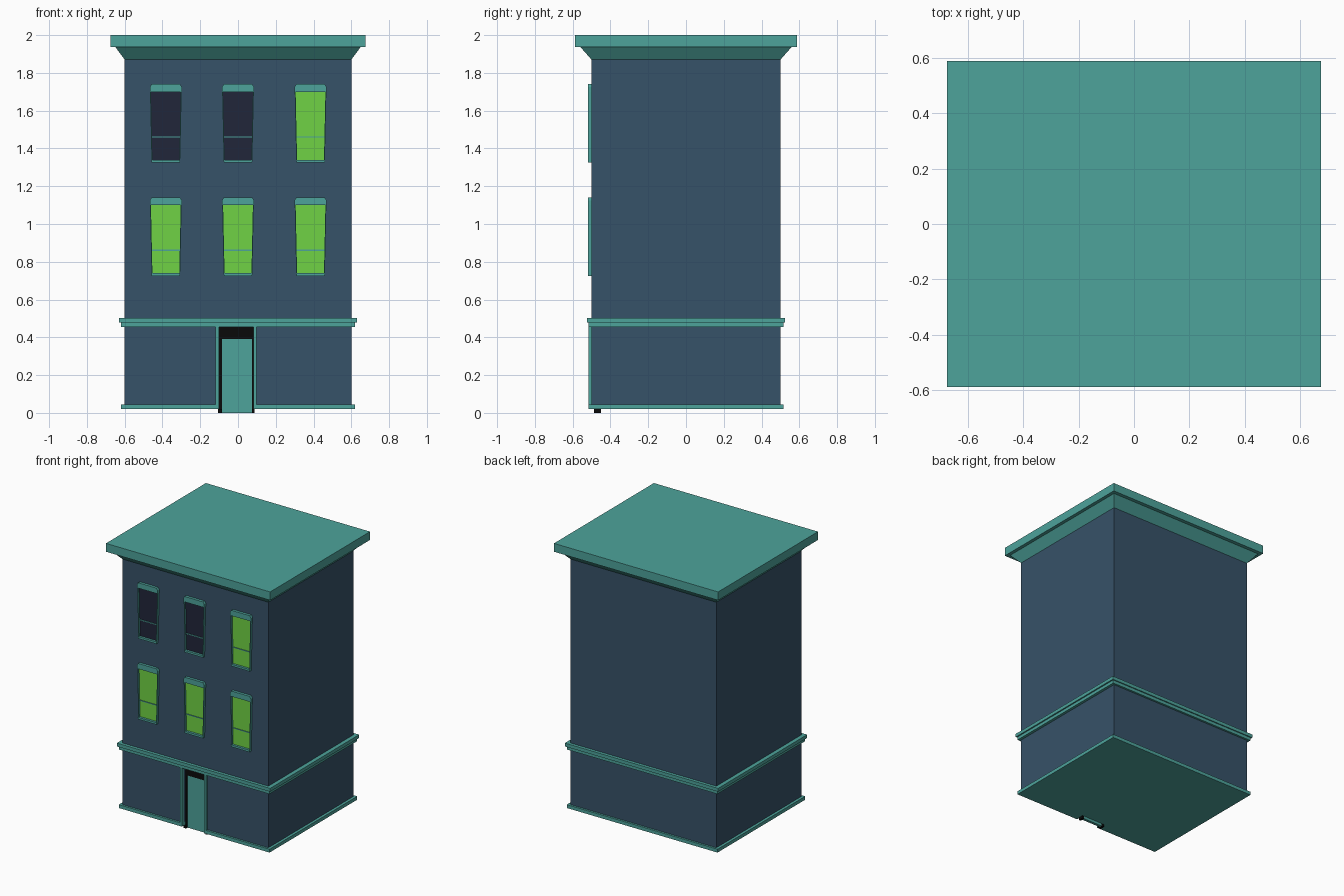
import bpy, bmesh

if "Cube" in bpy.data.objects:
    bpy.data.objects.remove(bpy.data.objects["Cube"])


def material(name, rgb):
    m = bpy.data.materials.new(name)
    m.diffuse_color = (*rgb, 1)
    m.use_nodes = True
    m.node_tree.nodes["Principled BSDF"].inputs["Base Color"].default_value = m.diffuse_color
    return m


WALL = material("slate_wall", (0.037, 0.084, 0.138))
TRIM = material("teal_trim", (0.075, 0.366, 0.328))
LIT = material("lit_glass", (0.162, 0.645, 0.058))
DARK = material("dark_glass", (0.015, 0.019, 0.042))
BLACK = material("black", (0.003, 0.003, 0.003))


def loft(name, rings, mat):
    """Closed solid between two matching rings of points."""
    bm = bmesh.new()
    a, b = [[bm.verts.new(p) for p in r] for r in rings]
    n = len(a)
    for i in range(n):
        j = (i + 1) % n
        bm.faces.new((a[i], a[j], b[j], b[i]))
    bm.faces.new(a[::-1])
    bm.faces.new(b)
    bmesh.ops.recalc_face_normals(bm, faces=bm.faces)
    me = bpy.data.meshes.new(name)
    bm.to_mesh(me)
    bm.free()
    me.materials.append(mat)
    ob = bpy.data.objects.new(name, me)
    bpy.context.collection.objects.link(ob)
    return ob


def rect(hx, hy):
    return [(-hx, -hy), (hx, -hy), (hx, hy), (-hx, hy)]


def plan(name, pts, z0, z1, mat):
    return loft(name, [[(x, y, z) for x, y in pts] for z in (z0, z1)], mat)


def front(name, pts, y0, y1, mat):
    return loft(name, [[(x, y, z) for x, z in pts] for y in (y0, y1)], mat)


def box(name, x0, x1, y0, y1, z0, z1, mat):
    return plan(name, [(x0, y0), (x1, y0), (x1, y1), (x0, y1)], z0, z1, mat)


def notched(hx, hy, x0, x1, depth_y):
    """Rectangle plan with the doorway notched out of its front edge."""
    return [(-hx, -hy), (x0, -hy), (x0, depth_y), (x1, depth_y),
            (x1, -hy), (hx, -hy), (hx, hy), (-hx, hy)]


# Walls, with the door recess in the ground floor
DX0, DX1, DY = -0.10, 0.082, -0.45
plan("ground_floor_wall", notched(0.6, 0.5, DX0, DX1, DY), 0.03, 0.46, WALL)
plan("upper_wall", rect(0.6, 0.5), 0.48, 1.88, WALL)

# Base moulding, two-step belt course
plan("base_moulding", notched(0.62, 0.515, DX0, DX1, DY), 0.02, 0.045, TRIM)
plan("belt_lower", rect(0.62, 0.515), 0.455, 0.478, TRIM)
plan("belt_upper", rect(0.63, 0.523), 0.478, 0.503, TRIM)

# Flared cornice and roof slab
loft("cornice_flare", [[(x, y, 1.87) for x, y in rect(0.6, 0.5)],
                       [(x, y, 1.938) for x, y in rect(0.65, 0.56)]], TRIM)
plan("roof_slab", rect(0.675, 0.587), 1.938, 2.0, TRIM)

# Door, black inner frame and outer jambs
box("door", -0.085, 0.073, -0.47, DY, 0, 0.39, TRIM)
box("door_header", DX0, DX1, -0.475, DY, 0.39, 0.456, BLACK)
for side, x0, x1, f0, f1, j0, j1 in (
        ("left", DX0, -0.085, -0.107, -0.085, -0.118, DX0),
        ("right", 0.073, DX1, 0.073, 0.088, DX1, 0.099)):
    box("door_frame_" + side, x0, x1, -0.475, DY, 0, 0.456, BLACK)
    box("door_foot_" + side, f0, f1, -0.488, DY, 0, 0.02, BLACK)
    box("door_jamb_" + side, j0, j1, -0.515, -0.49, 0.03, 0.456, TRIM)


# Tapered sash windows with a clipped head and a thin frame
def window(tag, cx, z, glass):
    def part(name, pts, y0, mat):
        front(f"window_{name}_{tag}", [(cx + x, z + h) for x, h in pts],
              y0, -0.495, mat)
    part("glass", [(-0.074, 0.01), (0.074, 0.01), (0.08, 0.38), (-0.08, 0.38)],
         -0.503, glass)
    part("head", [(-0.085, 0.375), (0.085, 0.375), (0.085, 0.4),
                  (0.075, 0.415), (-0.075, 0.415), (-0.085, 0.4)], -0.52, TRIM)
    part("sill", [(-0.075, 0), (0.075, 0), (0.076, 0.015), (-0.076, 0.015)],
         -0.52, TRIM)
    part("rail", [(-0.076, 0.133), (0.076, 0.133), (0.076, 0.139),
                  (-0.076, 0.139)], -0.508, TRIM)
    for s, side in ((-1, "left"), (1, "right")):
        part("frame_" + side, [(s * 0.071, 0.01), (s * 0.076, 0.01),
                               (s * 0.084, 0.38), (s * 0.079, 0.38)],
             -0.518, TRIM)


for r, z in enumerate((0.725, 1.325)):
    for c, cx in enumerate((-0.382, 0, 0.384)):
        window(f"{r}_{c}", cx, z, DARK if r == 1 and c < 2 else LIT)
